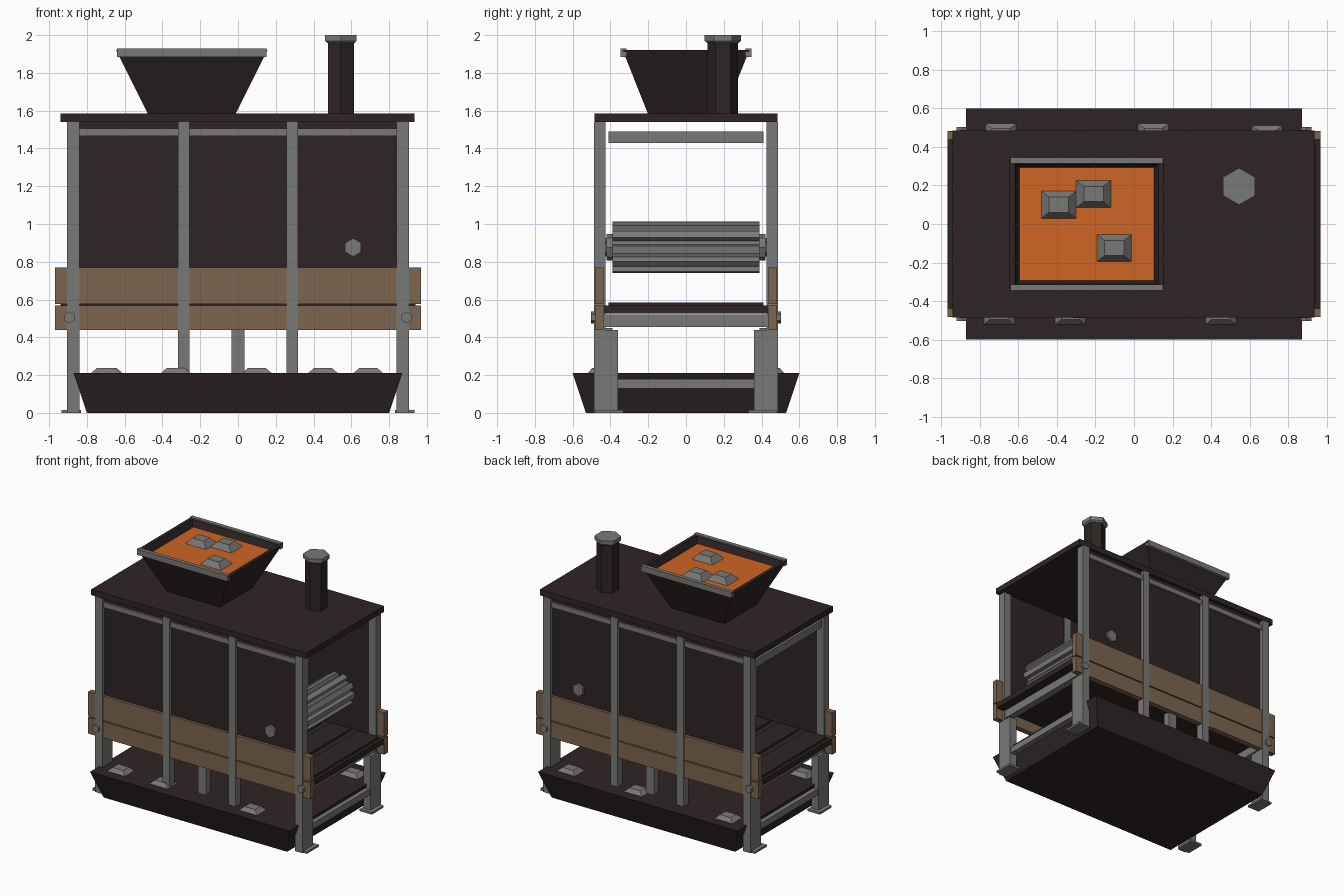
import bpy, bmesh, math

if "Cube" in bpy.data.objects:
    bpy.data.objects.remove(bpy.data.objects["Cube"])


def material(name, rgb):
    m = bpy.data.materials.new(name)
    m.diffuse_color = (*rgb, 1)
    m.use_nodes = True
    m.node_tree.nodes["Principled BSDF"].inputs["Base Color"].default_value = m.diffuse_color
    return m


DARK = material("dark_iron", (0.028, 0.018, 0.018))
GREY = material("grey_steel", (0.19, 0.19, 0.185))
WOOD = material("brown_wood", (0.2, 0.13, 0.078))
ORANGE = material("orange_glow", (0.62, 0.13, 0.017))


def loft(name, mat, rings):
    """Skin a list of equal-length rings and cap both ends."""
    bm = bmesh.new()
    rows = [[bm.verts.new(p) for p in ring] for ring in rings]
    n = len(rows[0])
    for a, b in zip(rows, rows[1:]):
        for i in range(n):
            j = (i + 1) % n
            bm.faces.new((a[i], a[j], b[j], b[i]))
    bm.faces.new(rows[0][::-1])
    bm.faces.new(rows[-1])
    bmesh.ops.recalc_face_normals(bm, faces=bm.faces)
    mesh = bpy.data.meshes.new(name)
    bm.to_mesh(mesh)
    bm.free()
    mesh.materials.append(mat)
    obj = bpy.data.objects.new(name, mesh)
    bpy.context.collection.objects.link(obj)
    return obj


def rect(cx, cy, hx, hy, z):
    return [(cx - hx, cy - hy, z), (cx + hx, cy - hy, z),
            (cx + hx, cy + hy, z), (cx - hx, cy + hy, z)]


def box(name, mat, x0, x1, y0, y1, z0, z1):
    cx, cy, hx, hy = (x0 + x1) / 2, (y0 + y1) / 2, abs(x1 - x0) / 2, abs(y1 - y0) / 2
    return loft(name, mat, [rect(cx, cy, hx, hy, z0), rect(cx, cy, hx, hy, z1)])


def circle(r, n):
    return [(r * math.sin(2 * math.pi * i / n), r * math.cos(2 * math.pi * i / n)) for i in range(n)]


def rod_y(name, mat, x, z, profile, y0, y1):
    return loft(name, mat, [[(x + u, y, z + v) for u, v in profile] for y in (y0, y1)])


def chunk(name, x, y, z, hx, hy, h):
    return loft(name, GREY, [rect(x, y, hx, hy, z), rect(x, y, hx * 0.55, hy * 0.55, z + h)])


# Ash tray at the base with loose lumps
loft("ash_tray", DARK, [rect(0, 0, 0.8, 0.53, 0), rect(0, 0, 0.87, 0.6, 0.21)])
for x, y in [(-0.70, -0.46), (-0.33, -0.46), (0.45, -0.46),
             (-0.69, 0.46), (0.10, 0.46), (0.69, 0.45)]:
    chunk("tray_lump", x, y, 0.205, 0.085, 0.065, 0.033)

# Roof slab
box("roof", DARK, -0.94, 0.935, -0.485, 0.485, 1.54, 1.585)

for sy, side in ((-1, "front"), (1, "back")):
    # Corner posts, wide legs, feet and bolts
    for sx in (-1, 1):
        box(side + "_corner_post", GREY, sx * 0.84, sx * 0.905, sy * 0.425, sy * 0.488, 0.43, 1.54)
        box(side + "_leg", GREY, sx * 0.84, sx * 0.905, sy * 0.36, sy * 0.488, 0, 0.44)
        box(side + "_foot", GREY, sx * 0.83, sx * 0.935, sy * 0.33, sy * 0.478, 0, 0.016)
        rod_y(side + "_bolt", GREY, sx * 0.893, 0.505, circle(0.031, 6), sy * 0.47, sy * 0.502)
        box(side + "_middle_post", GREY, sx * 0.257, sx * 0.318, sy * 0.425, sy * 0.488, 0.02, 1.54)
    box(side + "_centre_leg", GREY, -0.035, 0.035, sy * 0.39, sy * 0.45, 0.02, 0.45)
    # Wall panel, top rail and wooden boards
    box(side + "_wall_panel", DARK, -0.85, 0.85, sy * 0.435, sy * 0.46, 0.53, 1.54)
    box(side + "_top_rail", GREY, -0.85, 0.85, sy * 0.45, sy * 0.475, 1.465, 1.505)
    box(side + "_lower_board", WOOD, -0.968, 0.968, sy * 0.438, sy * 0.482, 0.44, 0.569)
    box(side + "_upper_board", WOOD, -0.968, 0.968, sy * 0.438, sy * 0.482, 0.577, 0.77)
    # Roller axle end showing on the wall
    rod_y(side + "_axle_nut", GREY, 0.61, 0.876, circle(0.049, 6), sy * 0.42, sy * 0.476)

# End beams on both ends, and a high rail on the left end only
for sx, side in ((-1, "left"), (1, "right")):
    box(side + "_deck_beam", GREY, sx * 0.845, sx * 0.9, -0.44, 0.44, 0.455, 0.52)
    box(side + "_low_beam", GREY, sx * 0.85, sx * 0.895, -0.37, 0.37, 0.13, 0.18)
box("left_high_rail", GREY, -0.895, -0.85, -0.41, 0.41, 1.43, 1.49)

# Deck with cross cleats
box("deck", DARK, -0.966, 0.966, -0.438, 0.438, 0.525, 0.568)
for i in range(8):
    x = -0.85 + i * 1.7 / 7
    box("deck_cleat", DARK, x - 0.09, x + 0.09, -0.41, 0.41, 0.56, 0.585)

# Toothed roller on its axle
TEETH = 10
gear = []
for i in range(TEETH):
    for step, r in ((0.0, 0.108), (0.28, 0.108), (0.4, 0.137), (0.88, 0.137)):
        a = 2 * math.pi * (i + step) / TEETH
        gear.append((r * math.sin(a), r * math.cos(a)))
rod_y("toothed_roller", GREY, 0.61, 0.876, gear, -0.39, 0.39)
rod_y("roller_axle", GREY, 0.61, 0.876, circle(0.07, 8), -0.42, 0.42)

# Hopper with rim bars, glowing fill and lumps
HX = -0.245
loft("hopper", DARK, [rect(HX, 0, 0.23, 0.2, 1.58), rect(HX, 0, 0.4, 0.335, 1.92),
                      rect(HX, 0, 0.372, 0.31, 1.92), rect(HX, 0, 0.335, 0.28, 1.84)])
for sy, side in ((-1, "front"), (1, "back")):
    box(side + "_hopper_rim", GREY, -0.64, 0.15, sy * 0.315, sy * 0.346, 1.885, 1.93)
loft("hopper_fill", ORANGE, [rect(HX, 0, 0.335, 0.28, 1.845), rect(HX, 0, 0.348, 0.297, 1.872)])
for x, y in [(-0.39, 0.10), (-0.21, 0.155), (-0.102, -0.125)]:
    chunk("hopper_lump", x, y, 1.87, 0.092, 0.072, 0.045)

# Six-sided chimney with a flared cap
def hexagon(r, z):
    return [(0.545 + u, 0.195 + v, z) for u, v in circle(r, 6)]


loft("chimney", DARK, [hexagon(0.08, 1.58), hexagon(0.08, 1.965)])
loft("chimney_cap", GREY, [hexagon(0.083, 1.958), hexagon(0.096, 1.97), hexagon(0.096, 2.0)])
